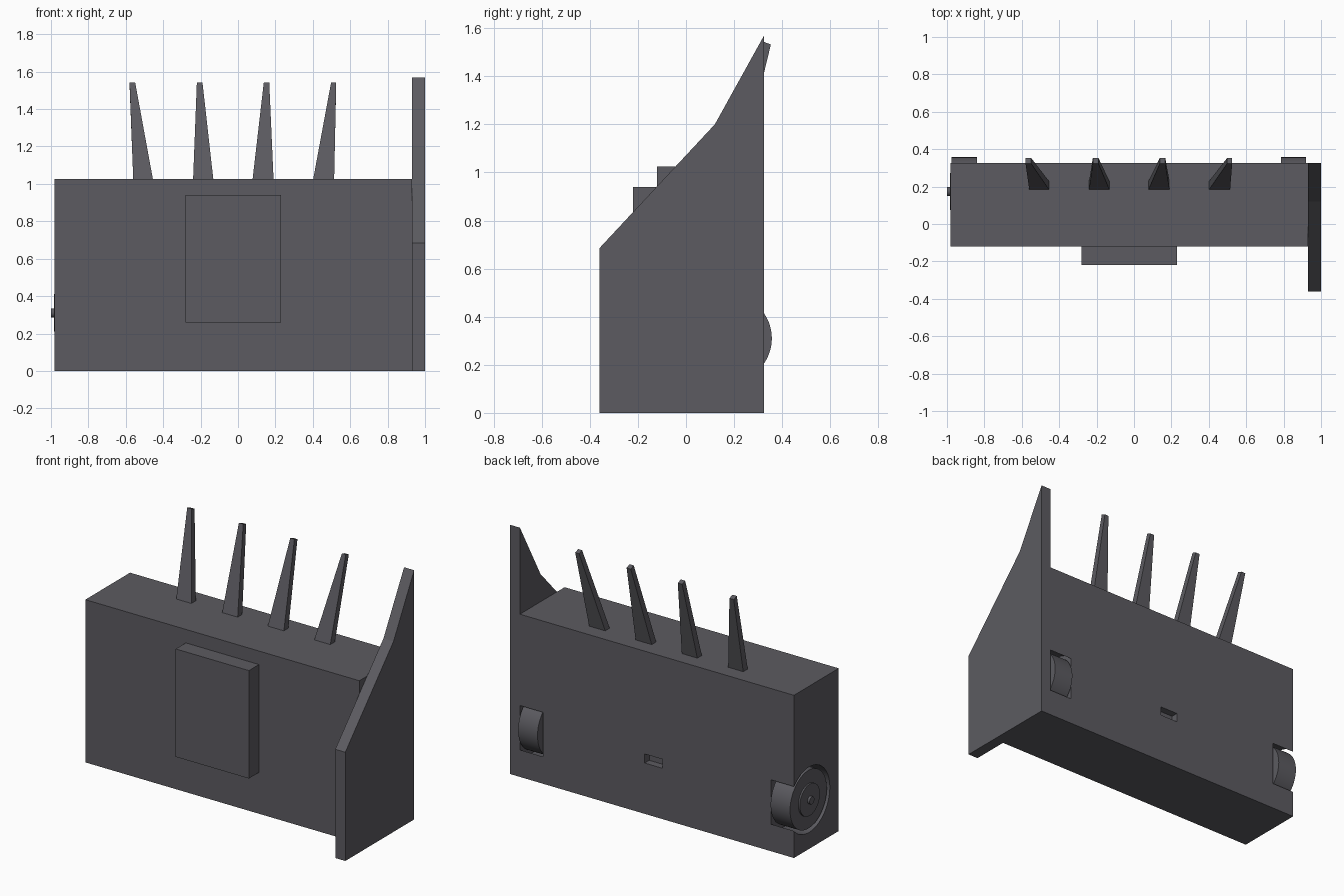
import bpy
import bmesh
import math
from mathutils import Matrix, Vector

default = bpy.data.objects.get("Cube")
if default:
    bpy.data.objects.remove(default, do_unlink=True)

# Single dark grey material
COLOUR = (0.107, 0.105, 0.119, 1.0)
grey = bpy.data.materials.new("dark_grey")
grey.use_nodes = True
grey.diffuse_color = COLOUR
bsdf = next(n for n in grey.node_tree.nodes if n.type == 'BSDF_PRINCIPLED')
bsdf.inputs["Base Color"].default_value = COLOUR


def finish(name, bm):
    bmesh.ops.recalc_face_normals(bm, faces=bm.faces)
    mesh = bpy.data.meshes.new(name)
    bm.to_mesh(mesh)
    bm.free()
    mesh.materials.append(grey)
    obj = bpy.data.objects.new(name, mesh)
    bpy.context.collection.objects.link(obj)
    return obj


def loft(name, lower, upper):
    """Solid between two matching outlines."""
    bm = bmesh.new()
    a = [bm.verts.new(p) for p in lower]
    b = [bm.verts.new(p) for p in upper]
    bm.faces.new(a)
    bm.faces.new(b)
    for i in range(len(a)):
        j = (i + 1) % len(a)
        bm.faces.new((a[i], a[j], b[j], b[i]))
    return finish(name, bm)


def rect(x0, x1, y0, y1, z0, z1):
    """Sheared rectangle: the front edge is at z0 and the back edge at z1."""
    return [(x0, y0, z0), (x1, y0, z0), (x1, y1, z1), (x0, y1, z1)]


def box(name, x0, x1, y0, y1, z0, z1):
    return loft(name, rect(x0, x1, y0, y1, z0, z0), rect(x0, x1, y0, y1, z1, z1))


def disc(name, x0, x1, radius, segments=64):
    """Cylinder along x on the wheel axle."""
    bm = bmesh.new()
    place = Matrix.Translation(Vector(((x0 + x1) / 2, AXLE_Y, AXLE_Z)))
    bmesh.ops.create_cone(bm, cap_ends=True, segments=segments, radius1=radius,
                          radius2=radius, depth=x1 - x0,
                          matrix=place @ Matrix.Rotation(math.pi / 2, 4, 'Y'))
    return finish(name, bm)


def select_only(obj):
    bpy.ops.object.select_all(action='DESELECT')
    obj.select_set(True)
    bpy.context.view_layer.objects.active = obj


def cut(target, cutter):
    mod = target.modifiers.new("cut", 'BOOLEAN')
    mod.operation = 'DIFFERENCE'
    mod.solver = 'EXACT'
    mod.object = cutter
    select_only(target)
    bpy.ops.object.modifier_apply(modifier=mod.name)
    bpy.data.objects.remove(cutter, do_unlink=True)


def smooth(obj):
    select_only(obj)
    bpy.ops.object.shade_smooth_by_angle(angle=math.radians(30))


AXLE_Y, AXLE_Z = 0.174, 0.31
LEFT, RIGHT, BACK, TOP = 0.93, -0.98, 0.325, 1.025

# Main body with wheel pockets and a small slot in the back
body = box("body", RIGHT, LEFT, -0.12, BACK, 0, TOP)
cut(body, disc("pocket_cutter", RIGHT - 0.05, -0.82, 0.206))
cut(body, disc("pocket_cutter", 0.77, LEFT + 0.02, 0.206))
cut(body, box("slot_cutter", -0.065, 0.06, BACK - 0.045, BACK + 0.05, 0.32, 0.377))
smooth(body)

# Raised front pad
box("front_pad", -0.28, 0.23, -0.22, -0.12, 0.26, 0.94)

# Tall side panel
profile = [(-0.36, 0), (BACK, 0), (BACK, 1.57), (0.12, 1.2), (-0.36, 0.685)]
loft("side_panel", [(LEFT, y, z) for y, z in profile], [(1.0, y, z) for y, z in profile])

# Wheels, each with a hub and an axle pin
for side, x0, x1, out in (("right", -0.975, -0.84, -1), ("left", 0.785, 0.92, 1)):
    smooth(disc(side + "_wheel", x0, x1, 0.183))
    face = x0 if out < 0 else x1
    for part, reach, radius in (("hub", 0.01, 0.1), ("axle_pin", 0.025, 0.024)):
        a, b = sorted((face - out * 0.02, face + out * reach))
        smooth(disc(side + "_" + part, a, b, radius, 32))

# Fanned, tapering tines leaning backwards
tines = [(-0.56, -0.455, -0.58, -0.55), (-0.24, -0.132, -0.22, -0.19),
         (0.078, 0.19, 0.138, 0.167), (0.402, 0.514, 0.498, 0.525)]
for i, (b0, b1, t0, t1) in enumerate(tines):
    loft("tine_%d" % (i + 1), rect(b0, b1, 0.185, 0.23, TOP, TOP),
         rect(t0, t1, 0.323, 0.353, 1.543, 1.532))
